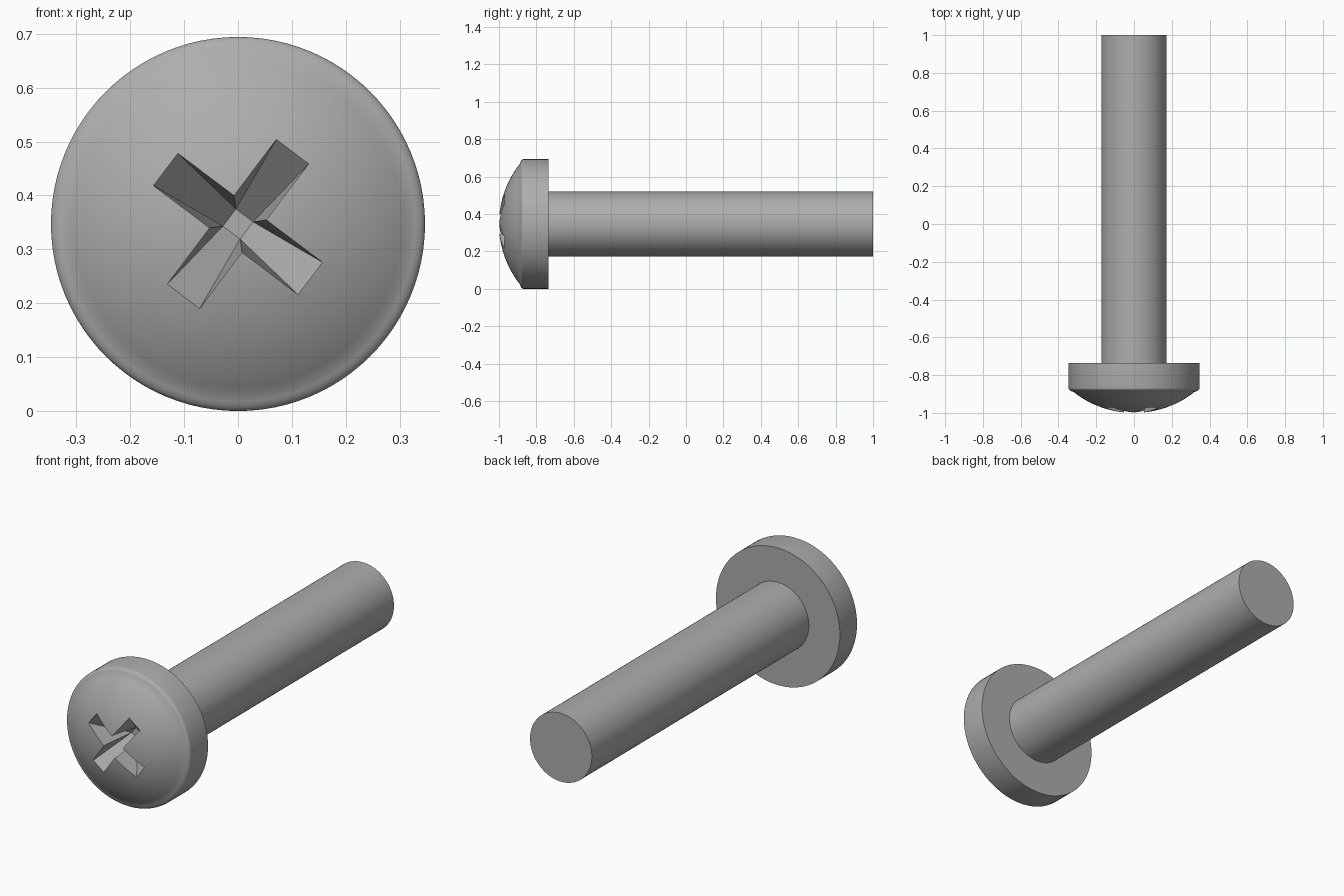
import bpy, bmesh, math
from mathutils import Matrix, Vector

cube = bpy.data.objects.get("Cube")
if cube:
    bpy.data.objects.remove(cube, do_unlink=True)

R = 0.347          # head radius, also the height of the axis
SHAFT_R = 0.173
SEGMENTS = 96

steel = bpy.data.materials.new("grey_steel")
steel.use_nodes = True
colour = (0.42, 0.42, 0.42, 1)
steel.diffuse_color = colour
steel.node_tree.nodes["Principled BSDF"].inputs["Base Color"].default_value = colour


def make_object(name, bm):
    bmesh.ops.recalc_face_normals(bm, faces=bm.faces)
    mesh = bpy.data.meshes.new(name)
    bm.to_mesh(mesh)
    bm.free()
    mesh.materials.append(steel)
    obj = bpy.data.objects.new(name, mesh)
    bpy.context.collection.objects.link(obj)
    return obj


def lathe(name, profile):
    """Turn (radius, y) points around the screw axis; ends are capped flat."""
    bm = bmesh.new()
    rings = []
    for r, y in profile:
        turns = [2 * math.pi * i / SEGMENTS for i in range(SEGMENTS)]
        rings.append([bm.verts.new((r * math.cos(a), y, R + r * math.sin(a))) for a in turns])
    for a, b in zip(rings, rings[1:]):
        for i in range(SEGMENTS):
            j = (i + 1) % SEGMENTS
            bm.faces.new((a[i], a[j], b[j], b[i]))
    bm.faces.new(rings[0])
    bm.faces.new(rings[-1])
    return make_object(name, bm)


def smooth(obj):
    bpy.ops.object.select_all(action='DESELECT')
    obj.select_set(True)
    bpy.context.view_layer.objects.active = obj
    bpy.ops.object.shade_smooth_by_angle(angle=math.radians(25))


# Head: shallow dome, rounded rim, straight side
DOME_R, EDGE_R, FILLET = 0.52, 0.322, 0.025
dome_end = math.asin(EDGE_R / DOME_R)
profile = []
for i in range(1, 17):
    a = dome_end * i / 16
    profile.append((DOME_R * math.sin(a), -1 + DOME_R * (1 - math.cos(a))))
edge_y = profile[-1][1]
for i in range(1, 7):
    a = dome_end + (math.pi / 2 - dome_end) * i / 6
    k = (math.sin(a) - math.sin(dome_end)) / (1 - math.sin(dome_end))
    profile.append((EDGE_R + (R - EDGE_R) * k,
                    edge_y + FILLET * (math.cos(dome_end) - math.cos(a))))
profile.append((R, -0.735))
head = lathe("screw_head", profile)

# Shaft: plain cylinder, seated slightly inside the head
shaft = lathe("screw_shaft", [(SHAFT_R, -0.75), (SHAFT_R, 1.0)])

# Cross recess cutter: four arms whose floors slope to a small square
ARM, HALF, FLOOR = 0.168, 0.0375, 0.02
LID_Y, TIP_Y, FLOOR_Y = -1.05, -0.97, -0.81
TILT = math.radians(53)
bm = bmesh.new()


def point(u, v, y, arm):
    p = Matrix.Rotation(TILT + arm * math.pi / 2, 2) @ Vector((u, v))
    return bm.verts.new((p.x, y, R + p.y))


lid, rim, base = [], [], []
for arm in range(4):
    for u, v in ((ARM, -HALF), (ARM, HALF), (HALF, HALF)):
        lid.append(point(u, v, LID_Y, arm))
        rim.append(point(u, v, TIP_Y, arm))
    base.append(point(FLOOR, FLOOR, FLOOR_Y, arm))
bm.faces.new(lid)
bm.faces.new(base)
for i in range(12):
    j = (i + 1) % 12
    bm.faces.new((lid[i], lid[j], rim[j], rim[i]))
for arm in range(4):
    i = arm * 3
    bm.faces.new((rim[i], rim[i + 1], base[arm], base[arm - 1]))
    bm.faces.new((rim[i + 1], rim[i + 2], base[arm]))
    bm.faces.new((rim[i + 2], rim[(i + 3) % 12], base[arm]))
cutter = make_object("recess_cutter", bm)
cutter.hide_render = True

# Cut the recess, then drop the cutter
cut = head.modifiers.new("cross_recess", 'BOOLEAN')
cut.operation = 'DIFFERENCE'
cut.solver = 'EXACT'
cut.object = cutter
bpy.context.view_layer.objects.active = head
bpy.ops.object.modifier_apply(modifier=cut.name)
bpy.data.objects.remove(cutter, do_unlink=True)

smooth(head)
smooth(shaft)
